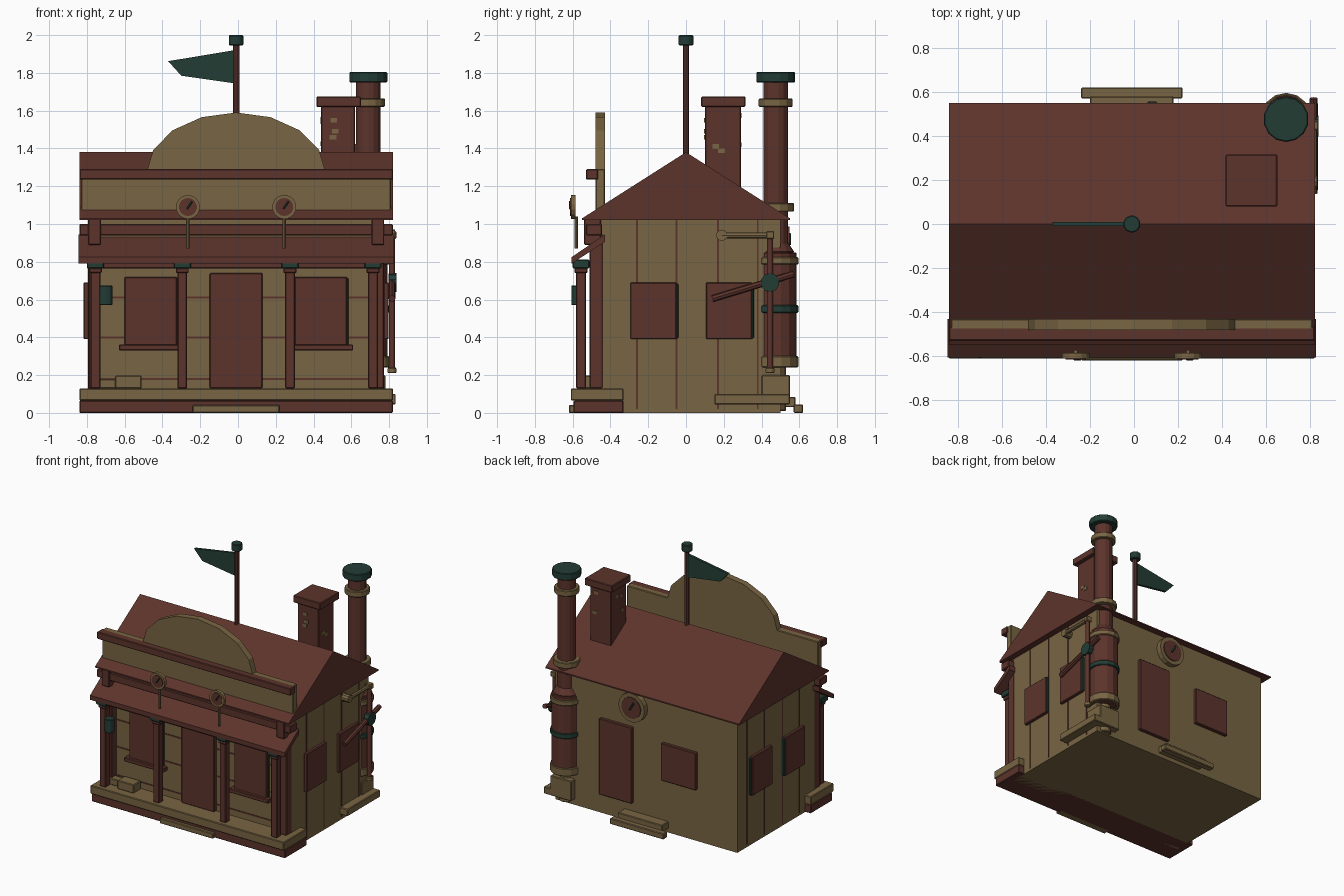
import bpy, bmesh, math, random
from mathutils import Vector

CX = -0.01  # symmetry plane of the house


def material(name, rgb):
    m = bpy.data.materials.new(name)
    m.diffuse_color = (*rgb, 1)
    return m


TAN = material("tan_plaster", (0.190, 0.130, 0.056))
BROWN = material("red_brown_wood", (0.108, 0.034, 0.025))
GREEN = material("dark_green", (0.017, 0.046, 0.036))


def finish(name, bm, mat, bevel=0.0):
    bmesh.ops.recalc_face_normals(bm, faces=bm.faces)
    me = bpy.data.meshes.new(name)
    bm.to_mesh(me)
    bm.free()
    me.materials.append(mat)
    ob = bpy.data.objects.new(name, me)
    bpy.context.collection.objects.link(ob)
    if bevel:
        b = ob.modifiers.new("edge", 'BEVEL')
        b.width, b.segments = bevel, 1
    return ob


def box(name, x0, x1, y0, y1, z0, z1, mat, bevel=0.005):
    bm = bmesh.new()
    bmesh.ops.create_cube(bm, size=1)
    for v in bm.verts:
        v.co = ((x0 + x1) / 2 + v.co.x * (x1 - x0), (y0 + y1) / 2 + v.co.y * (y1 - y0),
                (z0 + z1) / 2 + v.co.z * (z1 - z0))
    return finish(name, bm, mat, bevel if min(x1 - x0, y1 - y0, z1 - z0) > 0.02 else 0)


def prism(name, pts, axis, lo, hi, mat):
    """Extrude a profile: axis 'x' takes (y, z) points, axis 'y' takes (x, z) points."""
    bm = bmesh.new()
    put = (lambda p, t: (t, p[0], p[1])) if axis == 'x' else (lambda p, t: (p[0], t, p[1]))
    a = [bm.verts.new(put(p, lo)) for p in pts]
    b = [bm.verts.new(put(p, hi)) for p in pts]
    bm.faces.new(a)
    bm.faces.new(b)
    for i in range(len(pts)):
        j = (i + 1) % len(pts)
        bm.faces.new((a[i], a[j], b[j], b[i]))
    return finish(name, bm, mat)


def rod(name, p0, p1, r, mat, n=12, r2=None, bevel=0.0):
    p0, p1 = Vector(p0), Vector(p1)
    bm = bmesh.new()
    bmesh.ops.create_cone(bm, cap_ends=True, segments=n, radius1=r,
                          radius2=r if r2 is None else r2, depth=(p1 - p0).length)
    q = (p1 - p0).to_track_quat('Z', 'Y')
    for v in bm.verts:
        v.co = q @ v.co + (p0 + p1) / 2
    return finish(name, bm, mat, bevel)


def upright(name, x, y, z0, z1, r, mat, n=12, r2=None):
    return rod(name, (x, y, z0), (x, y, z1), r, mat, n, r2, 0.005)


# walls and roof
box("house_walls", -0.79, 0.77, -0.45, 0.50, 0, 1.03, TAN, 0)
prism("gable_roof", [(-0.55, 1.02), (0.55, 1.02), (0.55, 1.03), (0, 1.38), (-0.55, 1.03)],
      'x', CX - 0.83, CX + 0.83, BROWN)

# plank seams on the walls
for z in (0.18, 0.40, 0.61):
    box("front_seam", -0.78, 0.76, -0.454, -0.449, z - 0.005, z + 0.005, BROWN)
for y in (-0.26, -0.05, 0.17, 0.38):
    for s in (-1, 1):
        x = CX + s * 0.78
        box("side_seam", x - 0.004, x + 0.004, y - 0.005, y + 0.005, 0.02, 1.02, BROWN)

# false front with half-round crest
box("false_front", CX - 0.82, CX + 0.82, -0.48, -0.43, 1.03, 1.29, TAN)
arc = [(CX + 0.475 * math.cos(math.pi * i / 8), 1.27 + 0.32 * math.sin(math.pi * i / 8)) for i in range(9)]
prism("false_front_crest", arc, 'y', -0.48, -0.43, TAN)
box("false_front_cornice", CX - 0.83, CX + 0.83, -0.53, -0.465, 1.235, 1.29, BROWN)
box("lower_cornice", CX - 0.83, CX + 0.83, -0.53, -0.445, 0.94, 1.0, BROWN)

# porch deck and awning
box("porch_base", CX - 0.83, CX + 0.83, -0.595, -0.33, 0, 0.065, BROWN)
box("porch_deck", CX - 0.83, CX + 0.83, -0.61, -0.33, 0.065, 0.13, TAN)
box("front_step", CX - 0.23, CX + 0.23, -0.62, -0.56, 0, 0.042, TAN)
prism("porch_awning", [(-0.605, 0.79), (-0.605, 0.825), (-0.43, 0.945), (-0.43, 0.905)],
      'x', CX - 0.835, CX + 0.835, BROWN)
box("awning_beam", CX - 0.74, CX + 0.74, -0.575, -0.535, 0.765, 0.80, BROWN)

# porch posts with green capitals
for off in (-0.745, -0.285, 0.285, 0.725):
    x = CX + off
    box("porch_post", x - 0.026, x + 0.026, -0.582, -0.53, 0.13, 0.77, BROWN)
    box("post_collar", x - 0.034, x + 0.034, -0.59, -0.522, 0.74, 0.768, BROWN)
    box("post_capital", x - 0.045, x + 0.045, -0.60, -0.512, 0.765, 0.812, GREEN)

# parts mirrored left and right on the front
for s in (-1, 1):
    x = CX + s * 0.75
    box("corner_post", x - 0.032, x + 0.032, -0.51, -0.44, 0.13, 0.95, BROWN)
    box("cornice_bracket", x - 0.034, x + 0.034, -0.54, -0.45, 0.89, 1.03, BROWN)
    # front windows with sills
    x = CX + s * 0.45
    box("front_window_frame", x - 0.137, x + 0.145, -0.468, -0.44, 0.355, 0.715, GREEN)
    box("front_window_shutter", x - 0.14, x + 0.138, -0.478, -0.44, 0.35, 0.72, BROWN)
    box("front_window_sill", x - 0.17, x + 0.17, -0.50, -0.44, 0.33, 0.362, BROWN)
    # round dials standing on the awning
    x = CX + s * 0.255
    rod("dial_rim", (x, -0.585, 1.09), (x, -0.61, 1.09), 0.064, TAN, 14)
    rod("dial_face", (x, -0.60, 1.09), (x, -0.614, 1.09), 0.048, BROWN, 14)
    rod("dial_needle", (x - 0.005, -0.615, 1.08), (x + 0.022, -0.615, 1.12), 0.005, GREEN, 4)
    rod("dial_stem", (x, -0.58, 0.87), (x, -0.58, 1.04), 0.009, TAN, 8)
    # side windows
    x = CX + s * 0.78
    for y in (-0.17, 0.23):
        box("side_window_frame", min(x, x + s * 0.022), max(x, x + s * 0.022), y - 0.12, y + 0.13, 0.395, 0.685, GREEN)
        box("side_window_shutter", min(x, x + s * 0.028), max(x, x + s * 0.028), y - 0.125, y + 0.12, 0.39, 0.69, BROWN)

box("front_door", CX - 0.14, CX + 0.14, -0.48, -0.44, 0.13, 0.74, BROWN)

# lantern and crates on the porch
upright("porch_lantern", -0.70, -0.572, 0.57, 0.675, 0.037, GREEN, 8)
box("large_crate", -0.65, -0.51, -0.55, -0.46, 0.13, 0.197, TAN)
box("small_crate", -0.74, -0.64, -0.52, -0.46, 0.13, 0.18, TAN)

# back wall: door, window, dial, steps
box("back_door", 0.10, 0.38, 0.49, 0.525, 0.15, 0.74, BROWN)
box("back_window", -0.45, -0.15, 0.49, 0.525, 0.40, 0.69, BROWN)
rod("back_dial_rim", (0.09, 0.49, 0.905), (0.09, 0.54, 0.905), 0.112, TAN, 16)
rod("back_dial_face", (0.09, 0.53, 0.905), (0.09, 0.547, 0.905), 0.082, BROWN, 16)
rod("back_dial_needle", (0.10, 0.548, 0.89), (0.065, 0.548, 0.95), 0.008, GREEN, 4)
box("back_lower_step", CX - 0.23, CX + 0.23, 0.57, 0.62, 0, 0.045, TAN)
box("back_upper_step", CX - 0.19, CX + 0.19, 0.49, 0.58, 0.03, 0.085, TAN)

# brick chimney with pale bricks
box("chimney", 0.44, 0.62, 0.10, 0.29, 1.10, 1.63, BROWN)
box("chimney_cap", 0.415, 0.65, 0.08, 0.315, 1.62, 1.675, BROWN)
random.seed(4)
for i in range(10):
    z, t = random.uniform(1.36, 1.58), random.uniform(0.03, 0.13)
    if i % 2:
        y = 0.099 if i % 4 == 1 else 0.291
        box("pale_brick", 0.44 + t, 0.475 + t, y - 0.003, y + 0.003, z, z + 0.025, TAN)
    else:
        x = 0.439 if i % 4 == 0 else 0.621
        box("pale_brick", x - 0.003, x + 0.003, 0.10 + t, 0.135 + t, z, z + 0.025, TAN)

# corner boiler and smokestack
BX, BY = 0.69, 0.475
upright("boiler_foot", BX, BY, 0.01, 0.25, 0.055, TAN)
box("boiler_plinth", 0.60, 0.78, 0.40, 0.55, 0.05, 0.20, TAN)
box("boiler_slab", 0.60, 0.835, 0.15, 0.55, 0.045, 0.10, TAN)
upright("boiler_tank", BX, BY + 0.005, 0.24, 0.85, 0.105, BROWN, 14)
upright("boiler_shoulder", BX, BY, 0.85, 0.90, 0.10, BROWN, 14, 0.066)
for z0, z1, m in ((0.24, 0.30, TAN), (0.53, 0.57, GREEN), (0.785, 0.825, TAN)):
    upright("boiler_band", BX, BY + 0.005, z0, z1, 0.115, m, 14)
upright("smokestack", BX, BY, 0.85, 1.76, 0.066, BROWN, 14)
upright("stack_lower_ring", BX, BY, 1.065, 1.11, 0.098, TAN, 14)
upright("stack_upper_ring", BX, BY, 1.62, 1.665, 0.09, TAN, 14)
upright("stack_cap", BX, BY, 1.75, 1.805, 0.103, GREEN, 14)

# side pipe with valve wheel and lever
upright("side_pipe", 0.815, 0.445, 0.22, 0.95, 0.018, BROWN, 8)
upright("pipe_foot", 0.815, 0.445, 0.21, 0.24, 0.025, TAN, 8)
rod("cross_pipe", (0.815, 0.19, 0.94), (0.815, 0.465, 0.94), 0.016, TAN, 8)
rod("cross_pipe_flange", (0.765, 0.19, 0.94), (0.83, 0.19, 0.94), 0.03, TAN, 10)
box("pipe_elbow", 0.79, 0.838, 0.425, 0.467, 0.92, 0.962, TAN)
rod("valve_wheel", (0.80, 0.445, 0.69), (0.838, 0.445, 0.69), 0.05, GREEN, 10)
rod("valve_lever", (0.815, 0.14, 0.605), (0.815, 0.57, 0.735), 0.018, BROWN, 8)

# flagpole and pennant
upright("flagpole", CX, 0, 1.34, 1.96, 0.018, BROWN, 10)
upright("flagpole_cap", CX, 0, 1.945, 2.0, 0.04, GREEN, 10)
prism("pennant", [(-0.02, 1.92), (-0.37, 1.862), (-0.30, 1.785), (-0.02, 1.745)], 'y', -0.01, 0.01, GREEN)
